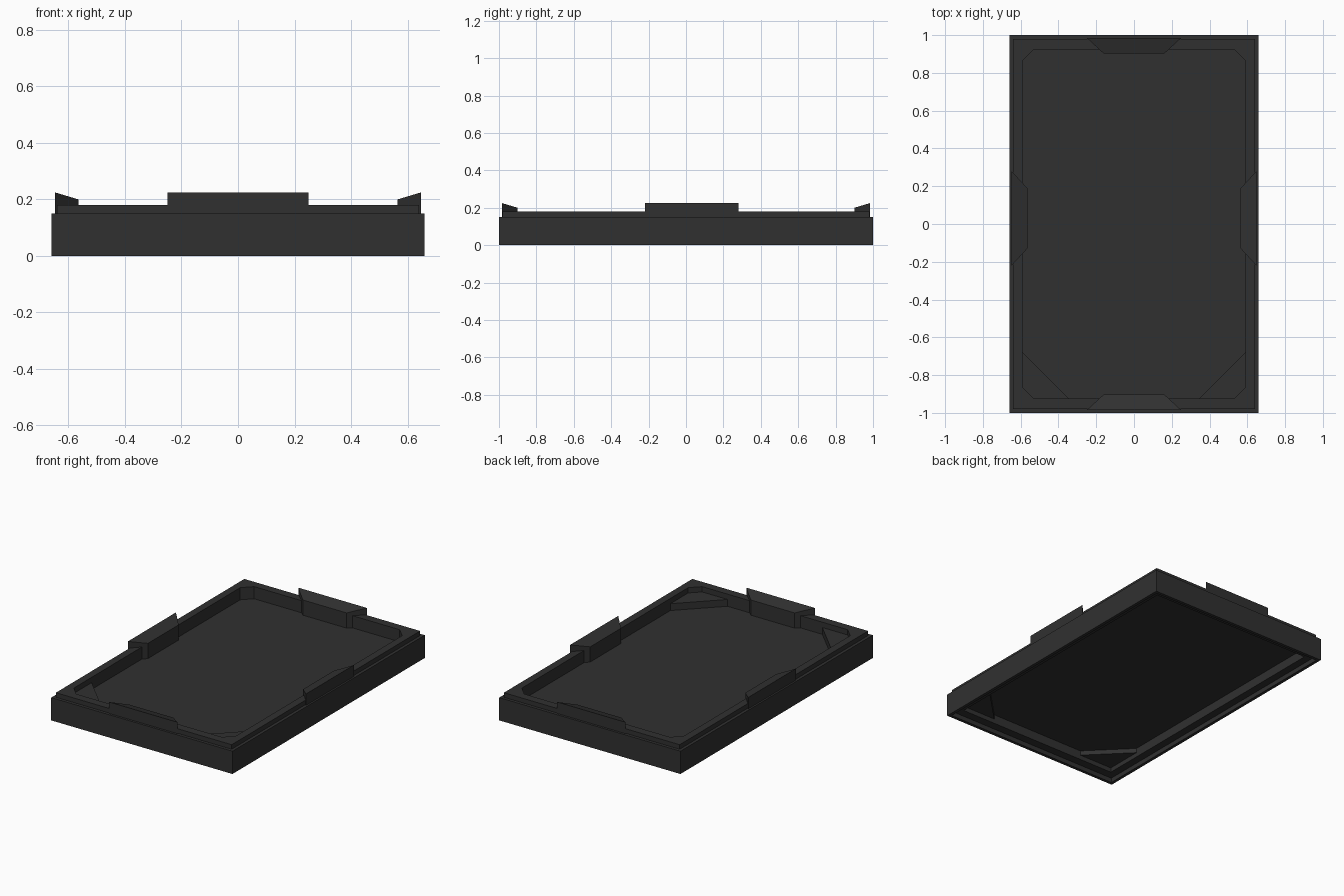
import bpy, bmesh, math
from mathutils import Matrix

if "Cube" in bpy.data.objects:
    bpy.data.objects.remove(bpy.data.objects["Cube"])

mat = bpy.data.materials.new("charcoal plastic")
mat.diffuse_color = (0.03, 0.03, 0.03, 1)
mat.use_nodes = True
mat.node_tree.nodes["Principled BSDF"].inputs["Base Color"].default_value = mat.diffuse_color


def finish(bm, name):
    bmesh.ops.remove_doubles(bm, verts=bm.verts, dist=1e-5)
    bmesh.ops.recalc_face_normals(bm, faces=bm.faces)
    me = bpy.data.meshes.new(name)
    bm.to_mesh(me)
    bm.free()
    me.materials.append(mat)
    ob = bpy.data.objects.new(name, me)
    bpy.context.collection.objects.link(ob)
    return ob


def loft(rings, name):
    """Skin a stack of equal-length point rings and cap both ends."""
    bm = bmesh.new()
    vs = [[bm.verts.new(p) for p in r] for r in rings]
    n = len(vs[0])
    for a, b in zip(vs, vs[1:]):
        for i in range(n):
            j = (i + 1) % n
            bm.faces.new((a[i], a[j], b[j], b[i]))
    bm.faces.new(vs[0])
    bm.faces.new(vs[-1])
    return finish(bm, name)


def ring(hx, hy, c, z):
    """Rectangle with chamfered corners."""
    return [(hx, -hy + c, z), (hx, hy - c, z), (hx - c, hy, z), (-hx + c, hy, z),
            (-hx, hy - c, z), (-hx, -hy + c, z), (-hx + c, -hy, z), (hx - c, -hy, z)]


# Tray body: stepped underside, skirt, stacking rim, chamfered recess
body = [(.59, .925, 0, .09), (.59, .925, 0, .03), (.64, .98, 0, .03), (.64, .98, 0, 0),
        (.66, 1, 0, 0), (.66, 1, 0, .15), (.64, .98, 0, .15), (.64, .98, 0, .18),
        (.59, .925, .06, .18), (.59, .925, .06, .10)]
loft([ring(*r) for r in body], "tray_body")

# Triangular gussets in the two front corners
for s, side in ((-1, "left"), (1, "right")):
    tri = [(s * .60, -.935), (s * .60, -.67), (s * .335, -.935)]
    loft([[(x, y, z) for x, y in tri] for z in (.06, .145)], side + "_corner_gusset")

# Sloped trapezoid locating tabs, one per side
for name, angle, dist, shift in (("front_tab", 0, .985, 0), ("back_tab", 180, .985, 0),
                                 ("right_tab", 90, .648, .03), ("left_tab", -90, .648, -.03)):
    plan = [(-.25, 0), (.25, 0), (.16, .083), (-.16, .083)]
    low = [(x, y - dist, .10) for x, y in plan]
    high = [(x, y - dist, .225 - .3 * y) for x, y in plan]
    tab = loft([low, high], name)
    rot = Matrix.Rotation(math.radians(angle), 4, 'Z')
    tab.data.transform(rot)
    if abs(angle) == 90:
        tab.data.transform(Matrix.Translation((0, abs(shift), 0)))
